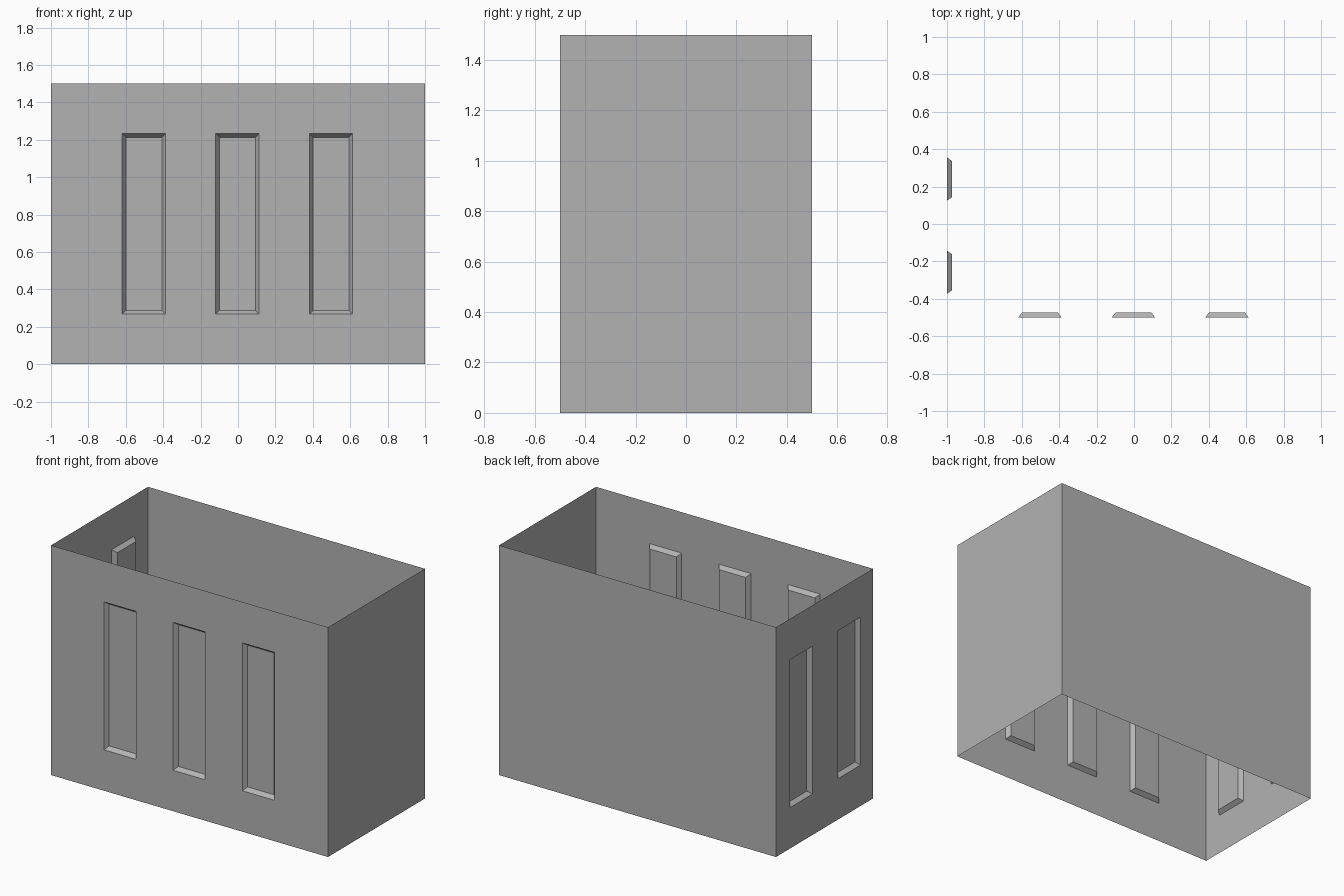
import bpy
import bmesh
from mathutils import Vector

cube = bpy.data.objects.get("Cube")
if cube:
    bpy.data.objects.remove(cube, do_unlink=True)

HEIGHT = 1.5
SILL, HEAD = 0.267, 1.233      # bottom and top of the recesses
HALF_WIDTH = 0.116             # half width of one recess
BEVEL, DEPTH = 0.02, 0.027     # sloped border and depth of a recess

grey = bpy.data.materials.new("wall grey")
grey.use_nodes = True
colour = (0.45, 0.45, 0.45, 1)
grey.diffuse_color = colour
grey.node_tree.nodes["Principled BSDF"].inputs["Base Color"].default_value = colour


def wall(name, start, end, centres=()):
    """Single-sheet wall from start to end, with recesses centred at
    the given distances along it. Outside is right of the direction."""
    start, end = Vector(start), Vector(end)
    length = (end - start).length
    along = (end - start).normalized()
    us = [0, length]
    for c in centres:
        us += [c - HALF_WIDTH, c + HALF_WIDTH]
    us.sort()
    zs = [0, SILL, HEAD, HEIGHT] if centres else [0, HEIGHT]

    # Grid of panels
    bm = bmesh.new()
    rows = [[bm.verts.new(start + along * u + Vector((0, 0, z))) for u in us] for z in zs]
    panels = []
    for j in range(len(zs) - 1):
        for i in range(len(us) - 1):
            face = bm.faces.new((rows[j][i], rows[j][i + 1],
                                 rows[j + 1][i + 1], rows[j + 1][i]))
            if centres and j == 1 and i % 2 == 1:
                panels.append(face)
    bm.normal_update()

    # Sunken panels with sloped borders
    if panels:
        bmesh.ops.inset_individual(bm, faces=panels, thickness=BEVEL,
                                   depth=-DEPTH, use_even_offset=True)
        flat = [e for e in bm.edges if len(e.link_faces) == 2
                and e.calc_face_angle(0) < 0.001]
        bmesh.ops.dissolve_edges(bm, edges=[e for e in flat if all(
            v.co.z in (0, HEIGHT) for v in e.verts)], use_verts=False)

    mesh = bpy.data.meshes.new(name)
    bm.to_mesh(mesh)
    bm.free()
    mesh.materials.append(grey)
    obj = bpy.data.objects.new(name, mesh)
    bpy.context.collection.objects.link(obj)
    return obj


# Four walls, open at the top and bottom
wall("front_wall", (-1, -0.5, 0), (1, -0.5, 0), (0.497, 0.997, 1.497))
wall("left_wall", (1, -0.5, 0), (1, 0.5, 0))
wall("back_wall", (1, 0.5, 0), (-1, 0.5, 0))
wall("right_wall", (-1, 0.5, 0), (-1, -0.5, 0), (0.26, 0.758))
